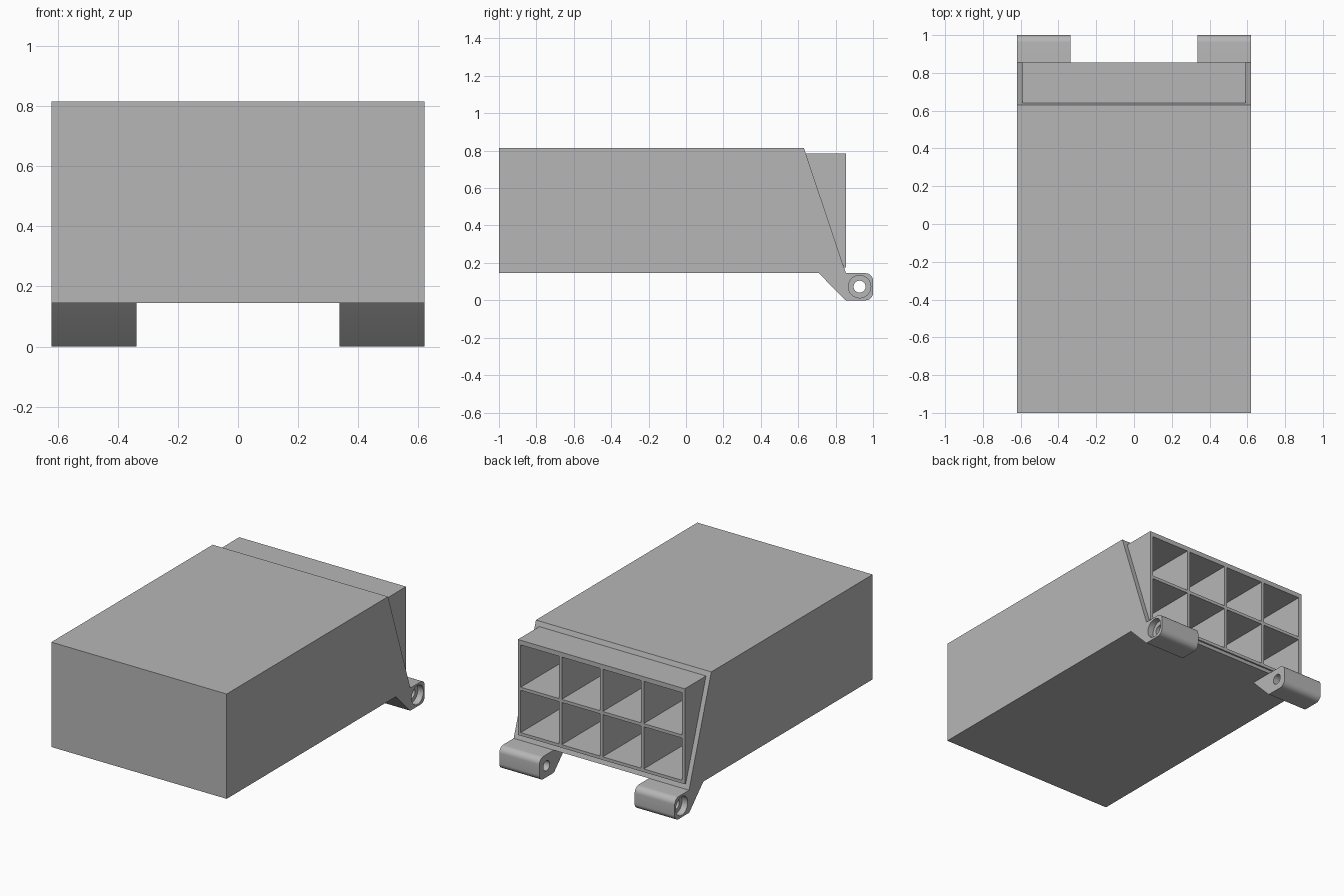
import bpy, bmesh
from math import sin, cos, pi, radians

cube = bpy.data.objects.get("Cube")
if cube:
    bpy.data.objects.remove(cube, do_unlink=True)

grey = bpy.data.materials.new("plain grey")
grey.use_nodes = True
COLOUR = (0.47, 0.47, 0.47, 1)
grey.diffuse_color = COLOUR
grey.node_tree.nodes["Principled BSDF"].inputs["Base Color"].default_value = COLOUR


def add_prism(bm, profile, x0, x1):
    """Extrude a (y, z) profile along x."""
    face = bm.faces.new([bm.verts.new((x0, y, z)) for y, z in profile])
    ext = bmesh.ops.extrude_face_region(bm, geom=[face])["geom"]
    verts = [v for v in ext if isinstance(v, bmesh.types.BMVert)]
    bmesh.ops.translate(bm, verts=verts, vec=(x1 - x0, 0, 0))


def make(name, prisms):
    bm = bmesh.new()
    for profile, x0, x1 in prisms:
        add_prism(bm, profile, x0, x1)
    bmesh.ops.recalc_face_normals(bm, faces=bm.faces)
    mesh = bpy.data.meshes.new(name)
    bm.to_mesh(mesh)
    bm.free()
    mesh.materials.append(grey)
    obj = bpy.data.objects.new(name, mesh)
    bpy.context.collection.objects.link(obj)
    return obj


def cut(obj, prisms):
    """Subtract a set of prisms and discard the cutter."""
    cutter = make("cutter", prisms)
    cutter.hide_render = True
    mod = obj.modifiers.new("cut", 'BOOLEAN')
    mod.operation, mod.solver, mod.object = 'DIFFERENCE', 'EXACT', cutter
    bpy.ops.object.select_all(action='DESELECT')
    obj.select_set(True)
    bpy.context.view_layer.objects.active = obj
    bpy.ops.object.modifier_apply(modifier=mod.name)
    bpy.data.objects.remove(cutter, do_unlink=True)


def rect(y0, y1, z0, z1):
    return [(y0, z0), (y1, z0), (y1, z1), (y0, z1)]


def arc(y, z, r, start, sweep, n):
    angles = [radians(start + sweep * i / n) for i in range(n + 1)]
    return [(y + r * cos(a), z + r * sin(a)) for a in angles]


HALF, BASE, TOP, BACK = 0.62, 0.145, 0.815, 0.855

# Outer housing with a sloping back rim, hollowed to take the insert
housing = make("housing", [([(-1, BASE), (BACK, BASE), (0.63, TOP), (-1, TOP)], -HALF, HALF)])
cut(housing, [(rect(0, 1, 0.175, 0.785), -0.59, 0.59)])

# Insert with two rows of four square pockets
insert = make("socket_insert", [(rect(0, BACK, 0.175, 0.785), -0.59, 0.59)])
SIZE, PITCH = 0.27, 0.29
pockets = []
for row in range(2):
    for col in range(4):
        x, z = -0.57 + col * PITCH, 0.195 + row * PITCH
        pockets.append((rect(0.05, 1, z, z + SIZE), x, x + SIZE))
cut(insert, pockets)

# Hinge lugs: rounded at the back, drilled through, counterbored outside
R, CY, CZ = 0.04, 0.928, 0.073
lug_profile = ([(0.71, BASE), (0.845, 0.008), (BACK, 0)]
               + arc(1 - R, R, R, -90, 90, 8)
               + arc(1 - R, BASE - R, R, 0, 90, 8))
for side, name in ((1, "left_hinge_lug"), (-1, "right_hinge_lug")):
    lug = make(name, [(lug_profile, side * 0.337, side * HALF)])
    cut(lug, [(arc(CY, CZ, 0.032, 0, 360 - 360 / 32, 31), side * 0.3, side * 0.7)])
    cut(lug, [(arc(CY, CZ, 0.06, 0, 360 - 360 / 32, 31), side * 0.58, side * 0.7)])
    bpy.ops.object.shade_smooth_by_angle(angle=radians(30))
